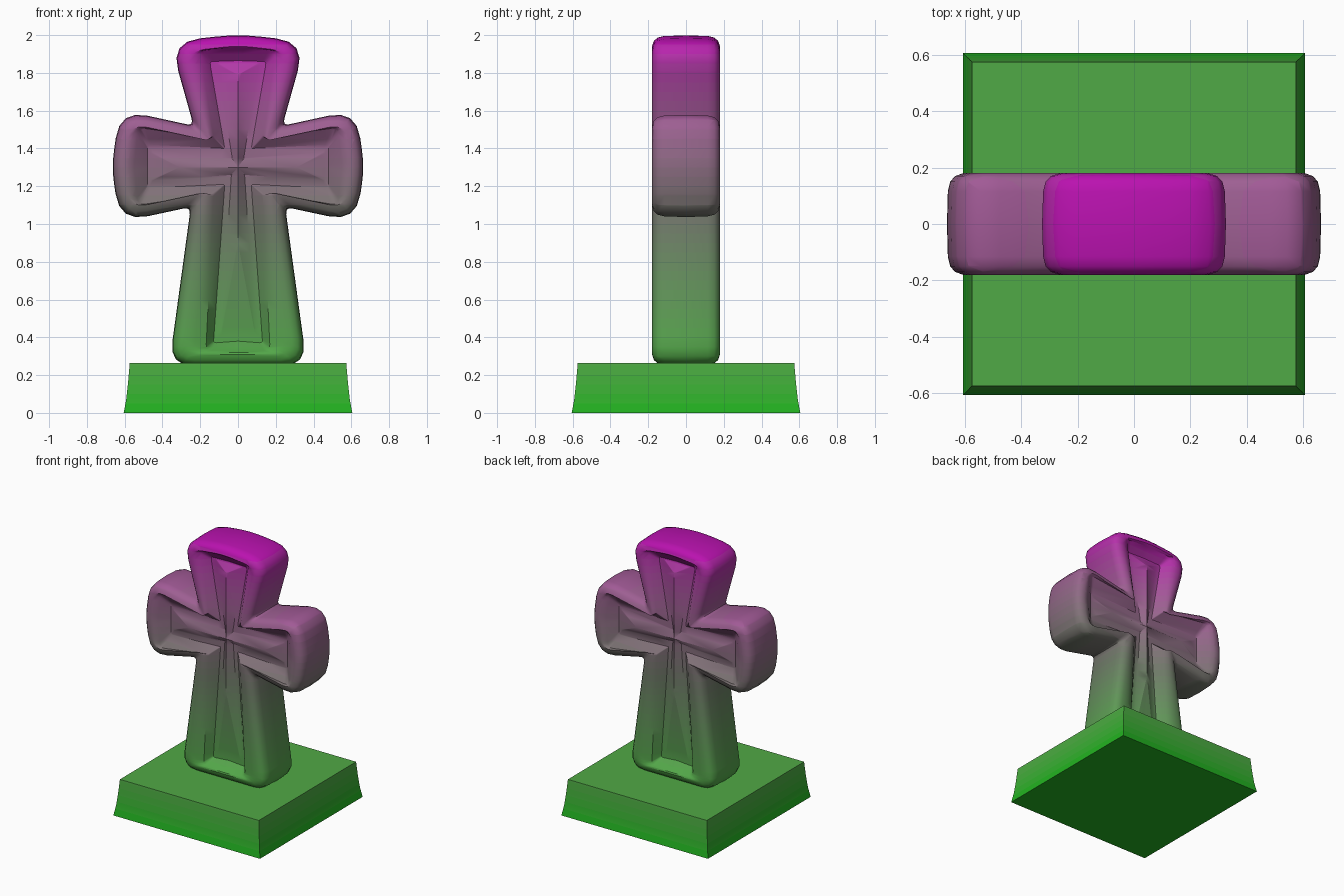
import bpy, bmesh
from mathutils import Vector

if "Cube" in bpy.data.objects:
    bpy.data.objects.remove(bpy.data.objects["Cube"])

STEP = 0.05
STOPS = [(0.0, (0.01, 0.45, 0.01)), (0.27, (0.08, 0.40, 0.06)), (1.0, (0.16, 0.19, 0.14)),
         (1.5, (0.33, 0.12, 0.28)), (2.0, (0.50, 0.0, 0.44))]
materials = {}


def band_material(z):
    # one material per height band: green at the foot, magenta at the top
    i = int(max(0, min(z, 1.999)) / STEP)
    if i not in materials:
        h = (i + 0.5) * STEP
        for (z0, c0), (z1, c1) in zip(STOPS, STOPS[1:]):
            if z0 <= h <= z1:
                t = (h - z0) / (z1 - z0)
                col = [a + (b - a) * t for a, b in zip(c0, c1)]
        m = bpy.data.materials.new("height_tint_%02d" % i)
        m.diffuse_color = (*col, 1)
        m.use_nodes = True
        m.node_tree.nodes["Principled BSDF"].inputs["Base Color"].default_value = m.diffuse_color
        materials[i] = m
    return materials[i]


def make_object(name, loops, cap, angle):
    # skin a stack of equal-length loops, then tint it by height
    bm = bmesh.new()
    rings = [[bm.verts.new(p) for p in loop] for loop in loops]
    n = len(rings[0])
    for a, b in zip(rings, rings[1:]):
        for i in range(n):
            j = (i + 1) % n
            bm.faces.new((a[i], a[j], b[j], b[i]))
    if cap:
        bm.faces.new(rings[0])
        bm.faces.new(rings[-1])
    bmesh.ops.remove_doubles(bm, verts=bm.verts, dist=1e-4)
    for k in range(1, round(2 / STEP)):
        bmesh.ops.bisect_plane(bm, geom=bm.verts[:] + bm.edges[:] + bm.faces[:], dist=1e-5,
                               plane_co=(0, 0, k * STEP), plane_no=(0, 0, 1))
    bmesh.ops.recalc_face_normals(bm, faces=bm.faces)
    me = bpy.data.meshes.new(name)
    slots = {}
    for f in bm.faces:
        m = band_material(f.calc_center_median().z)
        if m.name not in slots:
            slots[m.name] = len(slots)
            me.materials.append(m)
        f.material_index = slots[m.name]
    bm.to_mesh(me)
    bm.free()
    ob = bpy.data.objects.new(name, me)
    bpy.context.collection.objects.link(ob)
    bpy.ops.object.select_all(action='DESELECT')
    ob.select_set(True)
    bpy.context.view_layer.objects.active = ob
    bpy.ops.object.shade_smooth_by_angle(angle=angle)
    return ob


# Right halves (x, z) from the top round to the foot, all with matching corners
OUTLINE = [(0, 2.005), (0.36, 1.965), (0.235, 1.52), (0.625, 1.605), (0.67, 1.30),
           (0.625, 1.01), (0.25, 1.09), (0.365, 0.25), (0, 0.25)]
CREST = [(0, 1.93), (0.20, 1.92), (0.13, 1.46), (0.53, 1.51), (0.55, 1.30),
         (0.53, 1.10), (0.13, 1.16), (0.17, 0.33), (0, 0.33)]
GROOVE = [(0, 1.865), (0.15, 1.86), (0.07, 1.40), (0.48, 1.42), (0.48, 1.30),
          (0.48, 1.19), (0.07, 1.21), (0.13, 0.37), (0, 0.38)]
WEDGE = [(0, 1.855), (0.11, 1.85), (0.03, 1.345), (0.46, 1.38), (0.46, 1.30),
         (0.46, 1.23), (0.035, 1.26), (0.09, 0.42), (0, 0.43)]
CENTRE, TOP, SIDE, FOOT = (0, 1.30), (0, 1.79), (0.31, 1.30), (0, 0.90)
RIDGE = [TOP, TOP, CENTRE, SIDE, SIDE, SIDE, CENTRE, FOOT, FOOT]
ROUND = [0.12, 0.16, 0.04, 0.15, 0.10, 0.15, 0.04, 0.13, 0.10]
SEG = 5


def mirror(half):
    return [Vector(p) for p in half + [(-x, z) for x, z in half[-2:0:-1]]]


def inset(pts, d):
    # mitred inward offset
    n = len(pts)
    nor = []
    for i in range(n):
        e = (pts[(i + 1) % n] - pts[i]).normalized()
        nor.append(Vector((e.y, -e.x)))
    return [pts[i] + (nor[i - 1] + nor[i]) * d / (1 + nor[i - 1].dot(nor[i])) for i in range(n)]


def rounded(pts, y, scale):
    # replace every corner by a short curve
    n = len(pts)
    rad = ROUND + ROUND[-2:0:-1]
    out = []
    for i, p in enumerate(pts):
        r = rad[i] * scale
        a = p + (pts[i - 1] - p).normalized() * r
        b = p + (pts[(i + 1) % n] - p).normalized() * r
        for k in range(SEG):
            t = k / (SEG - 1)
            q = a * (1 - t) ** 2 + p * 2 * t * (1 - t) + b * t * t
            out.append((q.x, y, q.y))
    return out


# Cross: ridge, carved wedges, groove, rounded rim and side wall, front to back
outer = mirror(OUTLINE)
rim = inset(outer, 0.06)
crest = mirror(CREST)
front = [[(p.x, -0.14, p.y) for p in mirror(RIDGE) for _ in range(SEG)],
         rounded(mirror(WEDGE), -0.105, 0.06),
         rounded(mirror(GROOVE), -0.105, 0.12),
         rounded(crest, -0.16, 0.25),
         rounded([a.lerp(b, 0.5) for a, b in zip(rim, crest)], -0.176, 0.45),
         rounded(rim, -0.18, 0.65),
         rounded(inset(outer, 0.03), -0.17, 0.8),
         rounded(inset(outer, 0.012), -0.15, 0.92),
         rounded(inset(outer, 0.003), -0.115, 1)]
back = [[(x, -y, z) for x, y, z in loop] for loop in reversed(front)]
make_object("carved_cross", front + [rounded(outer, 0, 1)] + back, False, 0.6)

# Base: square plinth with slightly hollow flared sides
plinth = [[(sx * h, sy * h, z) for sx, sy in ((-1, -1), (1, -1), (1, 1), (-1, 1))]
          for h, z in ((0.605, 0), (0.592, 0.07), (0.582, 0.16), (0.573, 0.265))]
make_object("plinth", plinth, True, 0.5)
